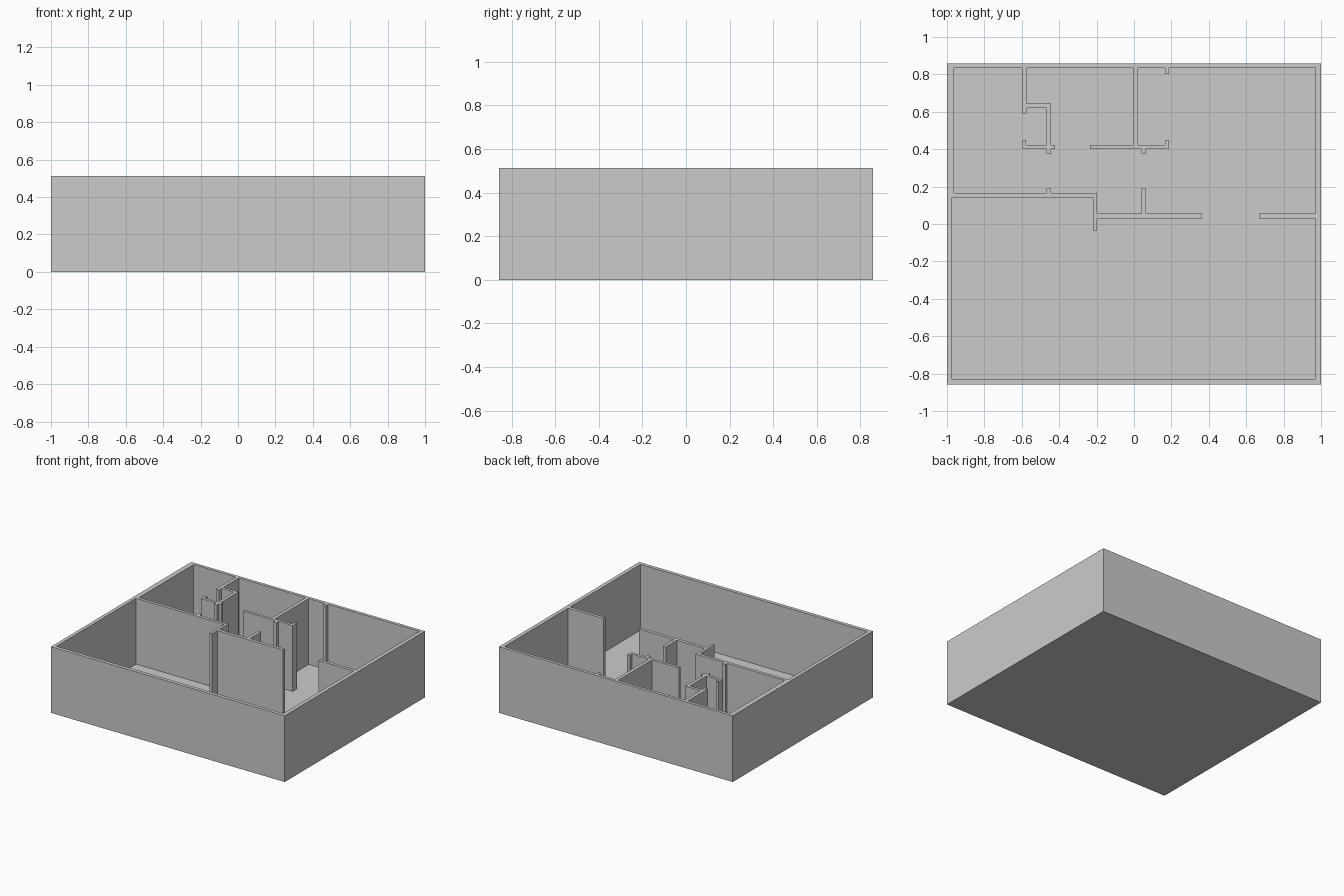
import bpy, bmesh
from mathutils import Vector

HEIGHT = 0.512   # full wall height
FLOOR = 0.003    # thin floor plate


def extrude_plan(name, loops, z0, z1):
    """Fill closed plan outlines (later loops are holes) and extrude upwards."""
    bm = bmesh.new()
    edges = []
    for loop in loops:
        vs = [bm.verts.new((x, y, z0)) for x, y in loop]
        edges += [bm.edges.new((vs[i - 1], vs[i])) for i in range(len(vs))]
    bmesh.ops.triangle_fill(bm, edges=edges, use_beauty=True, normal=Vector((0, 0, 1)))
    ext = bmesh.ops.extrude_face_region(bm, geom=bm.faces[:])
    top = [g for g in ext["geom"] if isinstance(g, bmesh.types.BMVert)]
    bmesh.ops.translate(bm, verts=top, vec=(0, 0, z1 - z0))
    bmesh.ops.recalc_face_normals(bm, faces=bm.faces[:])
    mesh = bpy.data.meshes.new(name)
    bm.to_mesh(mesh)
    bm.free()
    obj = bpy.data.objects.new(name, mesh)
    bpy.context.collection.objects.link(obj)
    return obj


def rect(x0, x1, y0, y1):
    return [(x0, y0), (x1, y0), (x1, y1), (x0, y1)]


def wall(name, *loops):
    return extrude_plan(name, loops, FLOOR, HEIGHT)


outer = rect(-1, 1, -0.857, 0.857)

# Floor plate
extrude_plan("floor", [outer], 0, FLOOR)

# Perimeter walls, slightly thicker at the left back room
wall("outer_walls", outer,
     [(-0.972, -0.829), (0.97, -0.829), (0.97, 0.833), (-0.962, 0.833),
      (-0.962, 0.154), (-0.972, 0.154)])

# Stepped closet partition at the back left, with door jambs
wall("closet_partition",
     [(-0.6, 0.833), (-0.6, 0.59), (-0.574, 0.59), (-0.574, 0.621), (-0.469, 0.621),
      (-0.469, 0.422), (-0.577, 0.422), (-0.577, 0.45), (-0.595, 0.45), (-0.595, 0.4),
      (-0.469, 0.4), (-0.469, 0.376), (-0.444, 0.376), (-0.444, 0.4), (-0.423, 0.4),
      (-0.423, 0.422), (-0.444, 0.422), (-0.444, 0.643), (-0.574, 0.643), (-0.574, 0.833)])

# T-shaped partition at the back centre, with door jambs
wall("back_partition",
     [(-0.004, 0.833), (-0.004, 0.422), (-0.235, 0.422), (-0.235, 0.4), (0.04, 0.4),
      (0.04, 0.376), (0.065, 0.376), (0.065, 0.4), (0.188, 0.4), (0.188, 0.45),
      (0.166, 0.45), (0.166, 0.422), (0.022, 0.422), (0.022, 0.833)])
wall("back_door_jamb", rect(0.166, 0.188, 0.805, 0.833))

# Long middle partition across the house
wall("middle_partition",
     [(-0.972, 0.142), (-0.219, 0.142), (-0.219, -0.035), (-0.198, -0.035), (-0.198, 0.03),
      (0.364, 0.03), (0.364, 0.055), (0.065, 0.055), (0.065, 0.19), (0.04, 0.19),
      (0.04, 0.055), (-0.198, 0.055), (-0.198, 0.166), (-0.444, 0.166), (-0.444, 0.19),
      (-0.469, 0.19), (-0.469, 0.166), (-0.962, 0.166), (-0.962, 0.154), (-0.972, 0.154)])

# Short partition on the right of the wide opening
wall("right_partition", rect(0.668, 0.97, 0.03, 0.055))
